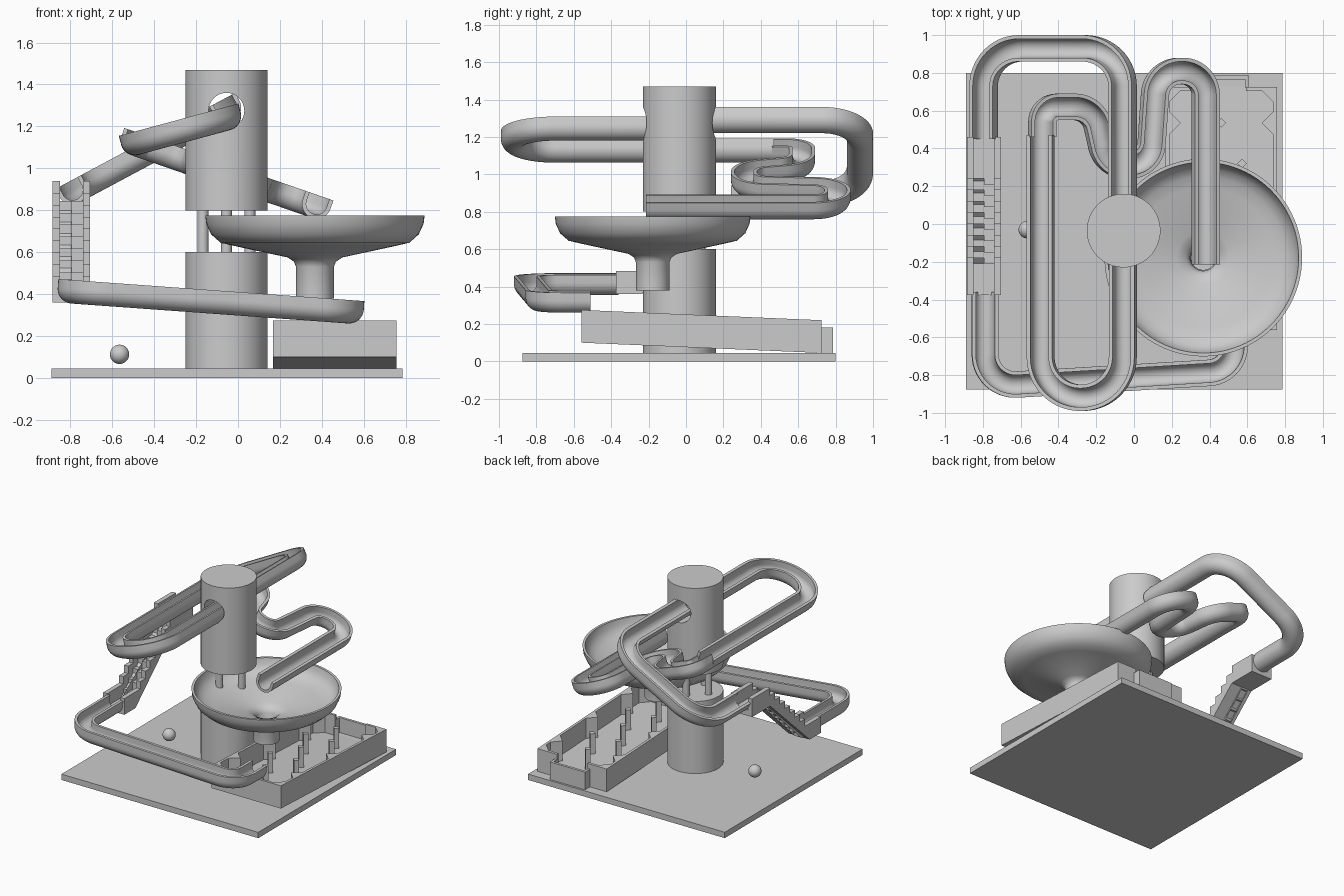
import bpy, bmesh, math
from mathutils import Vector, Matrix

cube = bpy.data.objects.get("Cube")
if cube:
    bpy.data.objects.remove(cube, do_unlink=True)

grey = bpy.data.materials.new("plain_grey")
grey.use_nodes = True
GREY = (0.6, 0.6, 0.6, 1)
grey.diffuse_color = GREY
grey.node_tree.nodes["Principled BSDF"].inputs["Base Color"].default_value = GREY


def finish(name, bm, smooth=False):
    bmesh.ops.recalc_face_normals(bm, faces=bm.faces)
    mesh = bpy.data.meshes.new(name)
    bm.to_mesh(mesh)
    bm.free()
    obj = bpy.data.objects.new(name, mesh)
    bpy.context.collection.objects.link(obj)
    mesh.materials.append(grey)
    if smooth:
        bpy.ops.object.select_all(action='DESELECT')
        obj.select_set(True)
        bpy.context.view_layer.objects.active = obj
        bpy.ops.object.shade_smooth_by_angle(angle=math.radians(35))
    return obj


def skin(bm, rings, loop=False):
    """Bridge closed rings of points; cap the ends unless looped."""
    rows = [[bm.verts.new(p) for p in ring] for ring in rings]
    pairs = list(zip(rows, rows[1:])) + ([(rows[-1], rows[0])] if loop else [])
    for a, b in pairs:
        for i in range(len(a)):
            j = (i + 1) % len(a)
            bm.faces.new((a[i], a[j], b[j], b[i]))
    if not loop:
        bm.faces.new(rows[0])
        bm.faces.new(rows[-1][::-1])


def prism(bm, outline, axis, lo, hi):
    """Extrude a 2D outline along the x or z axis."""
    place = (lambda p, d: (d, *p)) if axis == 'x' else (lambda p, d: (*p, d))
    skin(bm, [[place(p, d) for p in outline] for d in (lo, hi)])


def box(bm, x0, x1, y0, y1, z0, z1):
    prism(bm, [(x0, y0), (x1, y0), (x1, y1), (x0, y1)], 'z', z0, z1)


def cylinder(bm, x, y, r, z0, z1, sides=64):
    turns = [2 * math.pi * i / sides for i in range(sides)]
    prism(bm, [(x + r * math.cos(a), y + r * math.sin(a)) for a in turns], 'z', z0, z1)


def fillet(points, radius, steps=14):
    """Round the corners of a 2D path."""
    pts = [Vector(p) for p in points]
    path = [pts[0]]
    for a, b, c in zip(pts, pts[1:], pts[2:]):
        u, v = (a - b).normalized(), (c - b).normalized()
        half = u.angle(v) / 2
        t = min(radius / math.tan(half), (a - b).length * 0.495, (c - b).length * 0.495)
        r = t * math.tan(half)
        centre = b + (u + v).normalized() * (r / math.sin(half))
        start, end = b + u * t - centre, b + v * t - centre
        sweep = start.angle_signed(end)
        for i in range(steps + 1):
            path.append(centre + Matrix.Rotation(-sweep * i / steps, 2) @ start)
    return path + [pts[-1]]


def track(name, points, radius, slope, x0, z0):
    """Sweep a U channel along a path lying in a plane sloping along x."""
    outer, inner, wall, n = 0.07, 0.05, 0.042, 18
    arc = [math.pi * (1 + i / n) for i in range(n + 1)]
    profile = [(-outer, wall)] + [(outer * math.cos(a), outer * math.sin(a)) for a in arc]
    profile += [(outer, wall), (inner, wall)]
    profile += [(inner * math.cos(a), inner * math.sin(a)) for a in arc[::-1]] + [(-inner, wall)]
    path = [Vector((p.x, p.y, z0 + slope * (p.x - x0))) for p in fillet(points, radius)]
    up = Vector((-slope, 0, 1)).normalized()
    rings = []
    for i, p in enumerate(path):
        tangent = path[min(i + 1, len(path) - 1)] - path[max(i - 1, 0)]
        if 0 < i < len(path) - 1:
            tangent = (p - path[i - 1]).normalized() + (path[i + 1] - p).normalized()
        side = tangent.cross(up).normalized()
        rings.append([p + side * a + up * b for a, b in profile])
    bm = bmesh.new()
    skin(bm, rings)
    return finish(name, bm, True)


# Base plate
bm = bmesh.new()
box(bm, -0.89, 0.785, -0.875, 0.80, 0, 0.045)
finish("base_plate", bm)

# Central column in two halves, joined by thin rods
CX, CY = -0.055, -0.035
bm = bmesh.new()
cylinder(bm, CX, CY, 0.195, 0.045, 0.60)
finish("lower_column", bm, True)
bm = bmesh.new()
cylinder(bm, CX, CY, 0.195, 0.80, 1.47)
upper = finish("upper_column", bm)
bm = bmesh.new()
for i in range(4):
    a = i * math.pi / 2
    cylinder(bm, CX + 0.112 * math.cos(a), CY + 0.112 * math.sin(a), 0.026, 0.59, 0.81, 24)
finish("column_rods", bm, True)

# Round passage through the upper column
bm = bmesh.new()
bmesh.ops.create_cone(bm, cap_ends=True, segments=48, radius1=0.085, radius2=0.085, depth=1,
                      matrix=Matrix.Translation((CX, CY, 1.275)) @ Matrix.Rotation(math.pi / 2, 4, 'X'))
cutter = finish("passage_cutter", bm)
cutter.hide_render = True
cut = upper.modifiers.new("passage", 'BOOLEAN')
cut.operation, cut.object = 'DIFFERENCE', cutter
bpy.context.view_layer.objects.active = upper
bpy.ops.object.modifier_apply(modifier=cut.name)
bpy.data.objects.remove(cutter, do_unlink=True)
upper.select_set(True)
bpy.ops.object.shade_smooth_by_angle(angle=math.radians(35))

# Four channels
track("back_track", [(CX, 0.02), (CX, 0.93), (-0.79, 0.93), (-0.79, 0.45)], 0.2, 0.534, CX, 1.29)
track("front_track", [(CX, 0.02), (CX, -0.92), (-0.49, -0.92), (-0.49, 0.47)], 0.22, 0.27, CX, 1.25)
track("winding_track", [(-0.49, 0.46), (-0.49, 0.62), (-0.22, 0.62), (-0.15, 0.31), (0.08, 0.31),
                        (0.115, 0.81), (0.375, 0.81), (0.375, -0.215)], 0.13, -0.347, -0.49, 1.13)
track("lower_track", [(-0.79, -0.36), (-0.79, -0.86), (0.53, -0.78), (0.53, -0.51)],
      0.16, -0.072, -0.79, 0.425)

# Funnel bowl with a hollow stem
profile = [(0.09, 0.38), (0.09, 0.53), (0.1, 0.555), (0.13, 0.575), (0.385, 0.63), (0.45, 0.645),
           (0.495, 0.685), (0.518, 0.735), (0.523, 0.775), (0.505, 0.775), (0.495, 0.73),
           (0.47, 0.695), (0.43, 0.67), (0.37, 0.655), (0.14, 0.605), (0.09, 0.585),
           (0.07, 0.555), (0.065, 0.38)]
bm = bmesh.new()
turns = [2 * math.pi * i / 96 for i in range(96)]
skin(bm, [[(0.367 + r * math.cos(a), -0.178 + r * math.sin(a), z) for r, z in profile]
          for a in turns], loop=True)
finish("funnel_bowl", bm, True)


# Staircase with stepped side walls and two alternating tread columns
def stair(bm, x0, x1, top, shift=0):
    n, run, drop = 8, 0.06, 0.057
    y, z = 0.24 + shift, top
    outline = [(-0.375, 0.36), (-0.24, 0.36), (0.24, 0.80), (0.46, 0.80), (0.46, z)]
    for i in range(n):
        outline += [(y, z), (y, z - drop)]
        y, z = y - run, z - drop
    prism(bm, outline + [(-0.375, z)], 'x', x0, x1)


bm = bmesh.new()
stair(bm, -0.885, -0.85, 0.94)
stair(bm, -0.74, -0.705, 0.94)
stair(bm, -0.85, -0.795, 0.845)
stair(bm, -0.795, -0.74, 0.845, -0.03)
finish("staircase", bm)

# Tilted peg tray: floor, walls, side wedges, corner fillers and pegs
X0, X1, Y0, Y1, TOP = 0.167, 0.757, -0.56, 0.725, 0.175
MID, T = (X0 + X1) / 2, 0.02
bm = bmesh.new()
box(bm, X0, X1, Y0, Y1, 0, 0.02)
box(bm, X0, X1, Y0, Y0 + T, 0, TOP)
for s in (-1, 1):
    edge, inside = MID + s * 0.295, MID + s * 0.275
    box(bm, *sorted((edge, inside)), Y0, Y1, 0, TOP)
    box(bm, *sorted((edge, MID + s * 0.13)), Y1 - T, Y1, 0, TOP)
    for y in (0.535, 0.105, -0.325):
        prism(bm, [(inside, y - 0.06), (inside - s * 0.06, y), (inside, y + 0.06)], 'z', 0.01, TOP)
    for y, d in ((Y0 + T, 1), (Y1 - T, -1)):
        prism(bm, [(inside, y), (inside - s * 0.06, y), (inside, y + d * 0.06)], 'z', 0.01, TOP)
for row, y in enumerate((0.535, 0.32, 0.105, -0.11, -0.325)):
    for x in ([MID - 0.11, MID + 0.11] if row % 2 else [MID]):
        cylinder(bm, x, y, 0.025, 0.01, TOP, 4)
slope = (0.045 - 0.10) / (Y1 - Y0)
for v in bm.verts:
    v.co.z += 0.10 + slope * (v.co.y - Y0)
finish("peg_tray", bm)

# Catch box behind the tray
bm = bmesh.new()
box(bm, 0.31, 0.61, 0.72, 0.785, 0.045, 0.065)
box(bm, 0.31, 0.61, 0.765, 0.785, 0.045, 0.18)
for x in (0.31, 0.59):
    box(bm, x, x + 0.02, 0.72, 0.785, 0.045, 0.18)
finish("catch_box", bm)

# Marble
bm = bmesh.new()
bmesh.ops.create_uvsphere(bm, u_segments=32, v_segments=16, radius=0.046,
                          matrix=Matrix.Translation((-0.565, -0.03, 0.113)))
finish("marble", bm, True)
